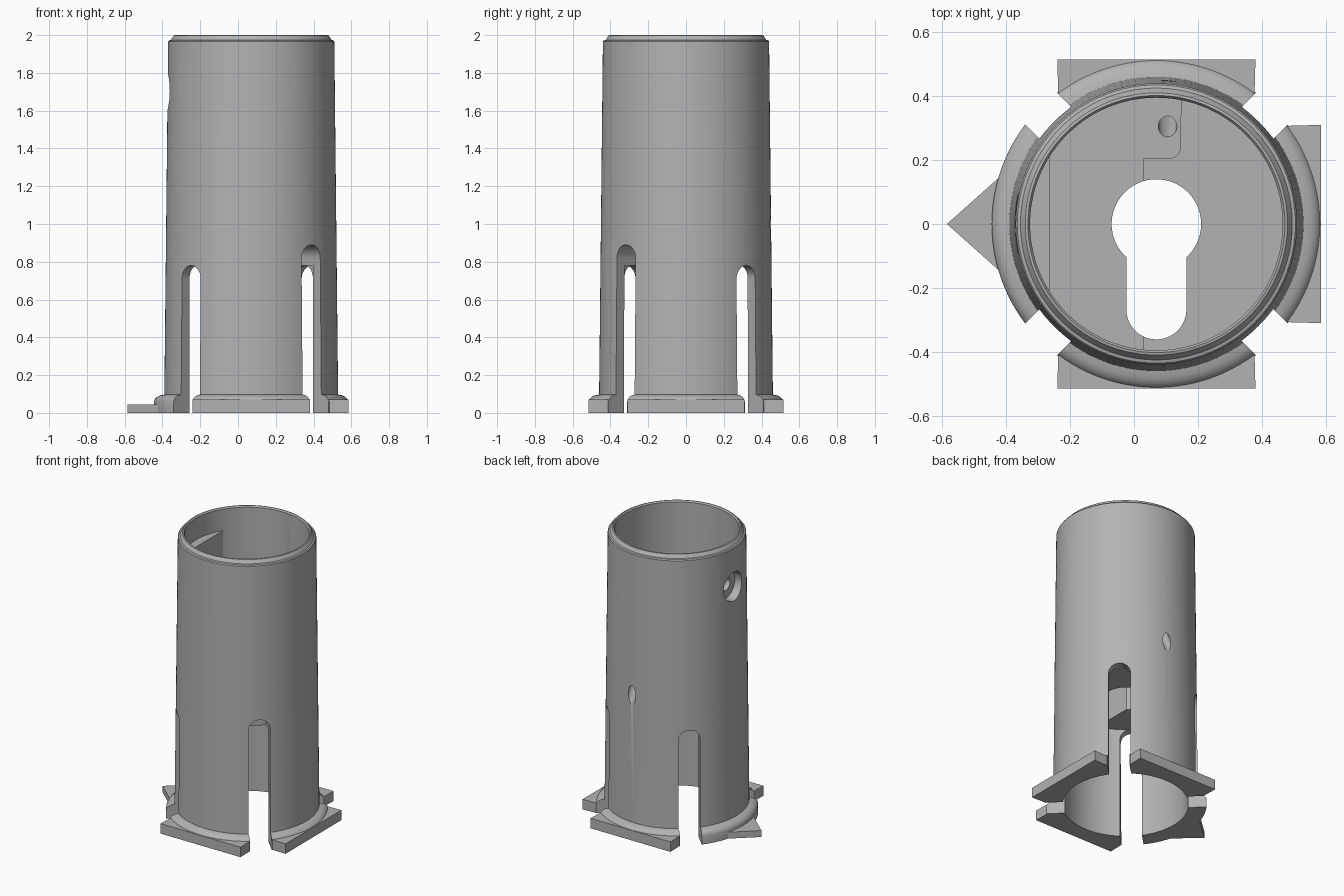
import bpy, bmesh, math
from mathutils import Vector, Matrix

cube = bpy.data.objects.get("Cube")
if cube:
    bpy.data.objects.remove(cube)

CX = 0.07                      # tube axis offset
FLOOR_Z, FLOOR_TOP = 0.78, 1.27

grey = bpy.data.materials.new("plain grey")
grey.use_nodes = True
grey.diffuse_color = (0.45, 0.45, 0.45, 1)
grey.node_tree.nodes["Principled BSDF"].inputs["Base Color"].default_value = (0.45, 0.45, 0.45, 1)


def make(name, bm):
    bmesh.ops.recalc_face_normals(bm, faces=bm.faces)
    me = bpy.data.meshes.new(name)
    bm.to_mesh(me)
    bm.free()
    me.materials.append(grey)
    ob = bpy.data.objects.new(name, me)
    bpy.context.collection.objects.link(ob)
    return ob


def prism(name, pts, z0, z1):
    """Extrude a flat outline upwards."""
    bm = bmesh.new()
    face = bm.faces.new([bm.verts.new((x, y, z0)) for x, y in pts])
    top = bmesh.ops.extrude_face_region(bm, geom=[face])["geom"]
    bmesh.ops.translate(bm, vec=(0, 0, z1 - z0),
                        verts=[v for v in top if isinstance(v, bmesh.types.BMVert)])
    return make(name, bm)


def lathe(name, profile, n=128):
    """Revolve a closed (radius, height) outline about the tube axis."""
    bm = bmesh.new()
    rings = []
    for i in range(n):
        a = math.tau * i / n
        rings.append([bm.verts.new((CX + r * math.cos(a), r * math.sin(a), z))
                      for r, z in profile])
    k = len(profile)
    for i in range(n):
        p, q = rings[i], rings[(i + 1) % n]
        for j in range(k):
            bm.faces.new((p[j], q[j], q[(j + 1) % k], p[(j + 1) % k]))
    return make(name, bm)


def rod(name, a, b, r):
    """Cylinder between two points."""
    a, b = Vector(a), Vector(b)
    bm = bmesh.new()
    m = Matrix.Translation((a + b) / 2) @ (b - a).to_track_quat('Z', 'Y').to_matrix().to_4x4()
    bmesh.ops.create_cone(bm, cap_ends=True, segments=40, radius1=r, radius2=r,
                          depth=(b - a).length, matrix=m)
    return make(name, bm)


def arc(cx, cy, r, a0, a1, n=24):
    steps = [math.radians(a0 + (a1 - a0) * i / n) for i in range(n + 1)]
    return [(cx + r * math.cos(a), cy + r * math.sin(a)) for a in steps]


def carve(ob, tools, op='DIFFERENCE'):
    for t in tools:
        m = ob.modifiers.new(t.name, 'BOOLEAN')
        m.operation, m.solver, m.object = op, 'EXACT', t
    deps = bpy.context.evaluated_depsgraph_get()
    me = bpy.data.meshes.new_from_object(ob.evaluated_get(deps))
    ob.modifiers.clear()
    ob.data = me


def slot_cutter(name, angle, height):
    """Round-topped slot running outwards from the axis."""
    w = 0.07
    outline = [(-w, -0.1), (w, -0.1)] + arc(0, height - w, w, 0, 180)
    ob = prism(name, outline, 0.3, 0.9)
    # outline plane stands upright, its depth points along the given angle
    a = math.radians(angle)
    out = Vector((math.cos(a), math.sin(a), 0))
    side = Vector((-math.sin(a), math.cos(a), 0))
    m = Matrix((side, Vector((0, 0, 1)), out)).transposed().to_4x4()
    ob.data.transform(Matrix.Translation((CX, 0, 0)) @ m)
    return ob


# cutters
slots = [slot_cutter("slot_cutter", a, 0.89 if a == -45 else 0.78)
         for a in (45, 135, 225, -45)]
screw_bore = rod("screw_bore", (-0.5, 0, 1.7), (-0.31, 0, 1.7), 0.1)
screw_hole = rod("screw_hole", (-0.5, 0, 1.7), (-0.1, 0, 1.7), 0.045)
drain = rod("slanted_hole", (0.105, 0.23, 1.42), (0.105, 0.53, 0.82), 0.029)
keyhole = prism("keyhole_cutter",
                arc(CX, 0, 0.14, -48, 228, 48) + arc(CX, -0.267, 0.094, 180, 360),
                FLOOR_Z - 0.1, FLOOR_TOP + 0.2)
cutters = slots + [screw_bore, screw_hole, drain, keyhole]
for c in cutters:
    c.hide_render = True

# tapered tube with rounded foot and bevelled rim
tube = lathe("tube", [(0.40, 0), (0.515, 0), (0.515, 0.06), (0.51, 0.073), (0.498, 0.085),
                      (0.482, 0.093), (0.46, 0.097), (0.44, 1.965), (0.435, 1.972),
                      (0.425, 1.975), (0.41, 1.998), (0.402, 2), (0.395, 1.99)])
carve(tube, slots + [screw_bore, screw_hole, drain])

# inner floor with keyhole, and a slightly raised half
floor = prism("floor", arc(CX, 0, 0.405, 0, 360, 96)[:-1], FLOOR_Z, FLOOR_TOP)
carve(floor, [slots[3], drain, keyhole])
step = prism("floor_step",
             [(0.03, 0.0), (0.03, 0.205), (0.11, 0.205)]
             + arc(0.11, 0.24, 0.035, -90, 0, 6) + arc(CX, 0, 0.403, 79, -95.7, 48),
             FLOOR_TOP - 0.02, FLOOR_TOP + 0.03)
carve(step, [keyhole])

# flat-sided screw boss on the inner wall
boss = prism("screw_boss", arc(CX, 0, 0.41, 144.5, 215.5), FLOOR_TOP - 0.02, 1.84)
carve(boss, [screw_bore, screw_hole])

# straight foot plates on three sides
parts = [tube, floor, step, boss]
for name, angle in (("left_foot", 0), ("back_foot", 90), ("front_foot", 270)):
    plate = prism(name, [(0.515, -0.31), (0.515, 0.31)] + arc(0, 0, 0.43, 45, -45), 0, 0.07)
    plate.data.transform(Matrix.Translation((CX, 0, 0)) @ Matrix.Rotation(math.radians(angle), 4, 'Z'))
    carve(plate, slots)
    parts.append(plate)

# pointer on the fourth side
parts.append(prism("pointer", [(-0.585, 0), (-0.40, -0.165), (-0.36, -0.1),
                               (-0.36, 0.1), (-0.40, 0.165)], 0, 0.045))

for c in cutters:
    bpy.data.objects.remove(c)
for ob in parts:
    bpy.ops.object.select_all(action='DESELECT')
    ob.select_set(True)
    bpy.context.view_layer.objects.active = ob
    bpy.ops.object.shade_smooth_by_angle(angle=math.radians(30))
